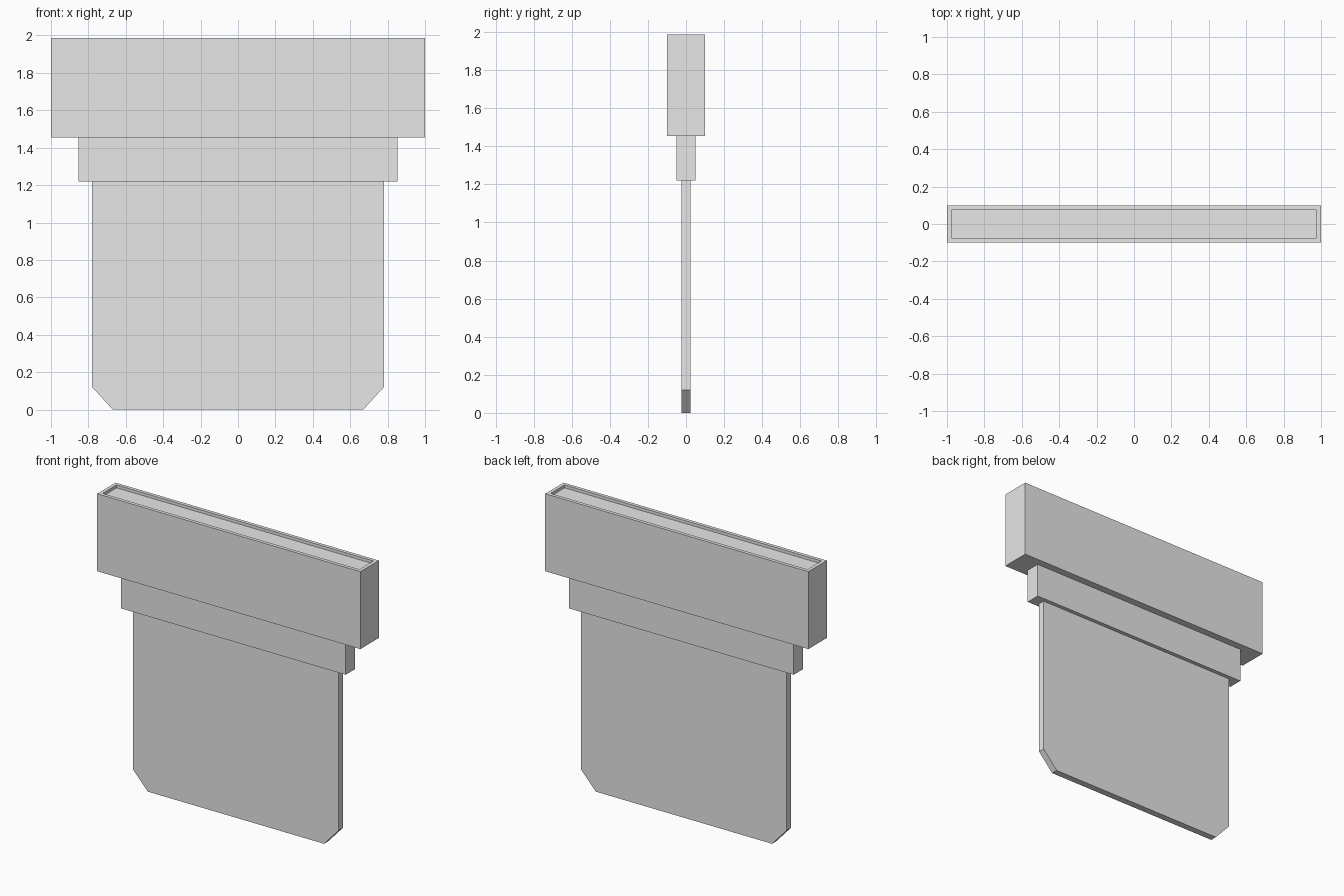
import bpy
import bmesh

default = bpy.data.objects.get("Cube")
if default:
    bpy.data.objects.remove(default, do_unlink=True)

# One plain grey for the whole model
grey = bpy.data.materials.new("light_grey")
grey.use_nodes = True
colour = (0.8, 0.8, 0.8, 1)
grey.diffuse_color = colour
grey.node_tree.nodes["Principled BSDF"].inputs["Base Color"].default_value = colour


def slab(name, outline, half_depth):
    """Extrude an x-z outline symmetrically through y."""
    bm = bmesh.new()
    face = bm.faces.new([bm.verts.new((x, -half_depth, z)) for x, z in outline])
    out = bmesh.ops.extrude_face_region(bm, geom=[face])
    moved = [v for v in out["geom"] if isinstance(v, bmesh.types.BMVert)]
    bmesh.ops.translate(bm, verts=moved, vec=(0, 2 * half_depth, 0))
    bmesh.ops.recalc_face_normals(bm, faces=bm.faces)
    mesh = bpy.data.meshes.new(name)
    bm.to_mesh(mesh)
    bm.free()
    mesh.materials.append(grey)
    obj = bpy.data.objects.new(name, mesh)
    bpy.context.collection.objects.link(obj)
    return obj


def box_outline(half_width, low, high):
    return [(-half_width, low), (half_width, low), (half_width, high), (-half_width, high)]


BLADE_TOP, COLLAR_TOP, HEAD_TOP = 1.22, 1.455, 1.987

# Thin blade with clipped lower corners
slab("blade", [(-0.67, 0), (0.67, 0), (0.78, 0.12), (0.78, BLADE_TOP),
               (-0.78, BLADE_TOP), (-0.78, 0.12)], 0.023)

# Stepped collar above the blade
slab("collar", box_outline(0.853, BLADE_TOP, COLLAR_TOP), 0.05)

# Wide head with a shallow recess sunk into its top
head = slab("head", box_outline(1.0, COLLAR_TOP, HEAD_TOP), 0.1)
bm = bmesh.new()
bm.from_mesh(head.data)
top = max(bm.faces, key=lambda f: f.calc_center_median().z)
bmesh.ops.inset_region(bm, faces=[top], thickness=0.034)
floor = bmesh.ops.extrude_face_region(bm, geom=[top])
bmesh.ops.delete(bm, geom=[top], context="FACES_ONLY")
bmesh.ops.translate(bm, vec=(0, 0, -0.02),
                    verts=[v for v in floor["geom"] if isinstance(v, bmesh.types.BMVert)])
bmesh.ops.recalc_face_normals(bm, faces=bm.faces)
bm.to_mesh(head.data)
bm.free()
